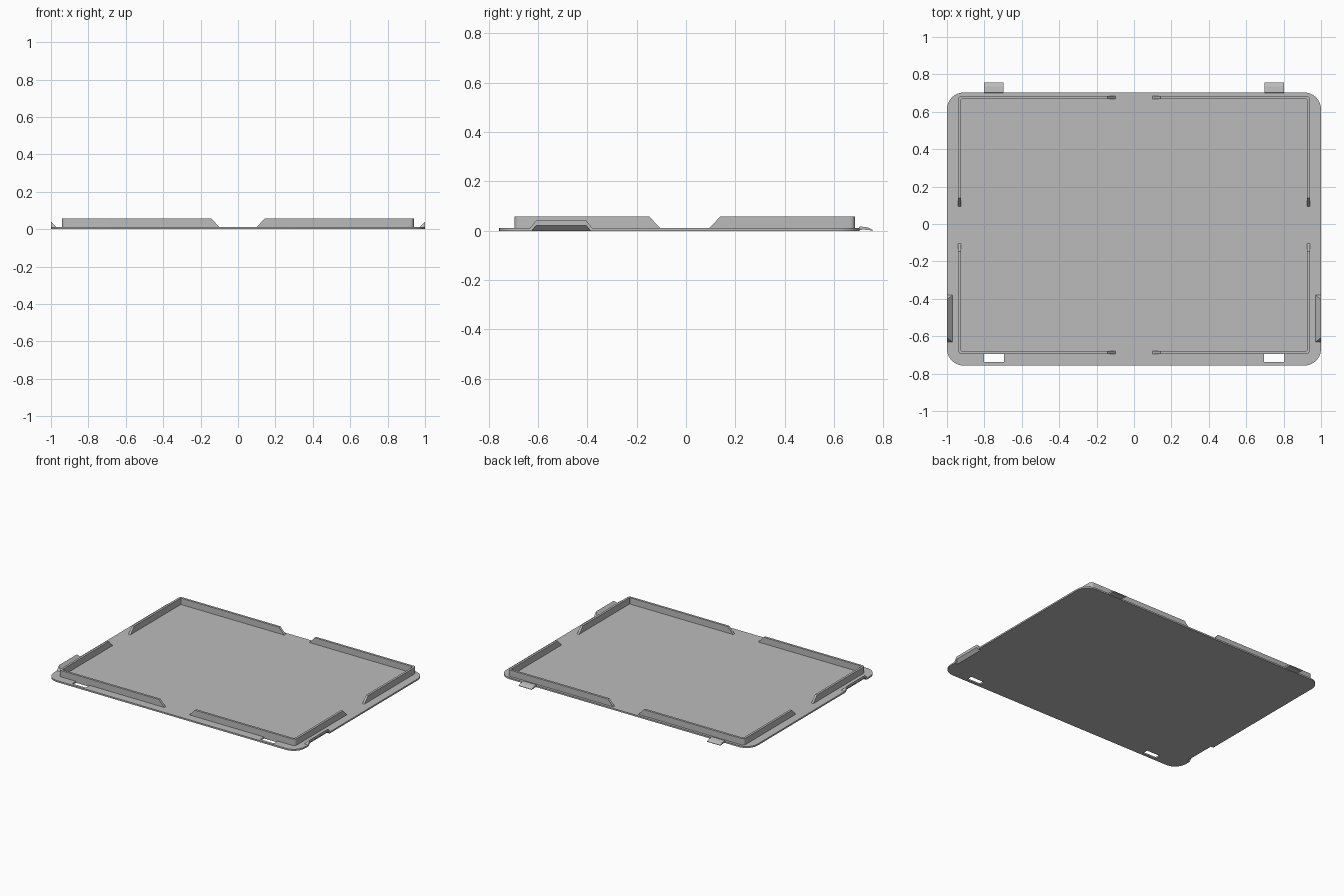
import bpy, bmesh
from math import sin, cos, pi

if "Cube" in bpy.data.objects:
    bpy.data.objects.remove(bpy.data.objects["Cube"])

grey = bpy.data.materials.new("matte grey")
grey.use_nodes = True
grey.diffuse_color = (0.5, 0.5, 0.5, 1)
grey.node_tree.nodes["Principled BSDF"].inputs["Base Color"].default_value = (0.5, 0.5, 0.5, 1)

THICK = 0.011            # base plate thickness
FRONT, BACK = -0.757, 0.703
MID_Y = -0.005           # centre of the rim walls


def make(name, verts, faces):
    """Mesh object with consistent outward normals."""
    bm = bmesh.new()
    vs = [bm.verts.new(v) for v in verts]
    for f in faces:
        bm.faces.new([vs[i] for i in f])
    bmesh.ops.recalc_face_normals(bm, faces=bm.faces)
    mesh = bpy.data.meshes.new(name)
    bm.to_mesh(mesh)
    bm.free()
    mesh.materials.append(grey)
    obj = bpy.data.objects.new(name, mesh)
    bpy.context.collection.objects.link(obj)
    return obj


def loft(name, lower, upper):
    """Solid between two matching loops."""
    n = len(lower)
    sides = [(i, (i + 1) % n, n + (i + 1) % n, n + i) for i in range(n)]
    return make(name, lower + upper, sides + [tuple(range(n)), tuple(range(n, 2 * n))])


def box(name, x0, x1, y0, y1, z0, z1):
    ring = [(x0, y0), (x1, y0), (x1, y1), (x0, y1)]
    return loft(name, [(*p, z0) for p in ring], [(*p, z1) for p in ring])


def combine(target, other, operation):
    """Apply a boolean and discard the operand."""
    mod = target.modifiers.new("cut", "BOOLEAN")
    mod.operation, mod.solver, mod.object = operation, "EXACT", other
    bpy.ops.object.select_all(action="DESELECT")
    bpy.context.view_layer.objects.active = target
    target.select_set(True)
    bpy.ops.object.modifier_apply(modifier=mod.name)
    bpy.data.objects.remove(other)


def arc(cx, cy, r, start, steps):
    return [(cx + r * cos(start + pi / 2 * i / steps),
             cy + r * sin(start + pi / 2 * i / steps)) for i in range(steps + 1)]


def smooth(obj):
    bpy.ops.object.select_all(action="DESELECT")
    bpy.context.view_layer.objects.active = obj
    obj.select_set(True)
    bpy.ops.object.shade_smooth_by_angle(angle=pi / 6)


def wedge(name, s, drop, outer):
    """Side clip solid: slopes up outwards at 45 degrees, with tapered ends."""
    z, rise = THICK - drop, outer - 0.97
    y0, y1, t = -0.632, -0.38, rise * 0.8
    top = z + rise
    verts = [(s * 0.97, y0, z), (s * 0.97, y1, z), (s * outer, y1, z),
             (s * outer, y0, z), (s * outer, y0 + t, top), (s * outer, y1 - t, top)]
    return make(name, verts, [(0, 1, 2, 3), (0, 1, 5, 4), (2, 3, 4, 5), (0, 3, 4), (1, 2, 5)])


# Base plate with rounded corners
R = 0.09
outline = []
for k, (cx, cy) in enumerate([(1 - R, BACK - R), (R - 1, BACK - R),
                              (R - 1, FRONT + R), (1 - R, FRONT + R)]):
    outline += arc(cx, cy, R, k * pi / 2, 10)
plate = loft("base_plate", [(x, y, 0) for x, y in outline], [(x, y, THICK) for x, y in outline])

# Raised side clips, hollow underneath, and front slots
for s in (-1, 1):
    combine(plate, wedge("clip", s, 0, 1.0), "UNION")
    combine(plate, wedge("clip_recess", s, 0.02, 1.01), "DIFFERENCE")
    x0, x1 = sorted((s * 0.695, s * 0.803))
    combine(plate, box("slot", x0, x1, -0.738, -0.694, -0.1, 0.1), "DIFFERENCE")
smooth(plate)

# Corner rim walls with sloped ends
HX, HY, W, TOP, END, SLOPE = 0.94, 0.69, 0.016, 0.057, 0.098, 0.045


def wall_loop(sx, sy, end, z):
    r = 0.02
    outer = [(end, HY)] + arc(HX - r, HY - r, r, 0, 5)[::-1] + [(HX, end)]
    inner = [(end, HY - W)] + arc(HX - r, HY - r, r - W, 0, 5)[::-1] + [(HX - W, end)]
    return [(sx * x, MID_Y + sy * y, z) for x, y in outer + inner[::-1]]


for sx, side in ((-1, "right"), (1, "left")):
    for sy, end in ((-1, "front"), (1, "back")):
        smooth(loft(f"rim_wall_{end}_{side}",
                    wall_loop(sx, sy, END, THICK - 0.002),
                    wall_loop(sx, sy, END + SLOPE, TOP)))

# Tapered hook tabs on the back edge
profile = [(0.695, 0.002), (0.703, 0.018), (0.735, 0.014),
           (0.757, 0.004), (0.757, 0.001), (0.72, 0.005)]
for s, side in ((-1, "right"), (1, "left")):
    loft(f"back_tab_{side}", [(s * 0.698, y, z) for y, z in profile],
         [(s * 0.803, y, z) for y, z in profile])
